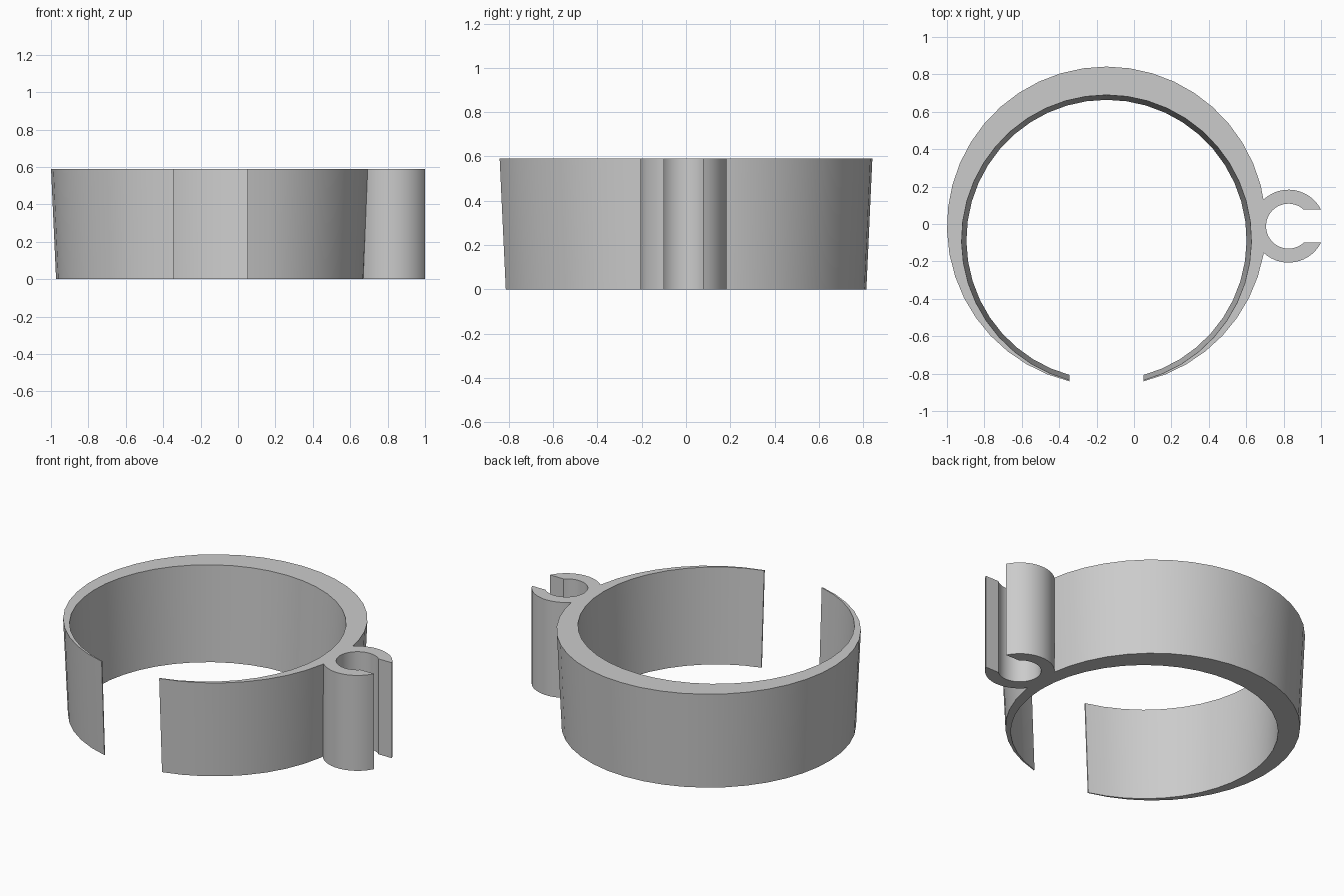
import bpy
import bmesh
from math import asin, cos, sin, pi, radians

HEIGHT = 0.59
SEGMENTS = 40

old = bpy.data.objects.get("Cube")
if old:
    bpy.data.objects.remove(old, do_unlink=True)

# One plain grey for everything
grey = bpy.data.materials.new("plain_grey")
grey.use_nodes = True
grey.diffuse_color = (0.6, 0.6, 0.6, 1)
grey.node_tree.nodes["Principled BSDF"].inputs["Base Color"].default_value = (0.6, 0.6, 0.6, 1)


def open_arc(bm, cx, cy, radius, z, facing, half_gap):
    """Vertices around a circle, leaving a parallel-sided gap at the facing angle."""
    gap = asin(half_gap / radius)
    sweep = 2 * pi - 2 * gap
    angles = [facing + gap + sweep * i / SEGMENTS for i in range(SEGMENTS + 1)]
    return [bm.verts.new((cx + radius * cos(a), cy + radius * sin(a), z)) for a in angles]


def open_band(name, outer, inner, facing, half_gap):
    """Split band; outer and inner are (x, y, bottom radius, top radius)."""
    bm = bmesh.new()
    rows = []
    for (x, y, low, high), order in ((outer, (0, 1)), (inner, (1, 0))):
        for level in order:
            radius = (low, high)[level]
            rows.append(open_arc(bm, x, y, radius, level * HEIGHT, facing, half_gap))
    # Outer wall, top, inner wall and bottom
    for row, following in zip(rows, rows[1:] + rows[:1]):
        for i in range(SEGMENTS):
            bm.faces.new((row[i], row[i + 1], following[i + 1], following[i]))
    # Flat faces at both sides of the gap
    for end in (0, -1):
        bm.faces.new([row[end] for row in rows])
    bmesh.ops.recalc_face_normals(bm, faces=bm.faces)
    mesh = bpy.data.meshes.new(name)
    bm.to_mesh(mesh)
    bm.free()
    mesh.materials.append(grey)
    obj = bpy.data.objects.new(name, mesh)
    bpy.context.collection.objects.link(obj)
    bpy.ops.object.select_all(action="DESELECT")
    obj.select_set(True)
    bpy.context.view_layer.objects.active = obj
    bpy.ops.object.shade_smooth_by_angle(angle=radians(30))
    return obj


# Tapered ring, thick at the back and thin at the front opening
open_band("tapered_ring", (-0.147, -0.0115, 0.826, 0.853),
          (-0.147, -0.085, 0.749, 0.775), -pi / 2, 0.197)

# Small straight clip on the left side, open outward
open_band("side_clip", (0.826, -0.0115, 0.195, 0.195),
          (0.826, -0.0115, 0.12, 0.12), 0, 0.088)
